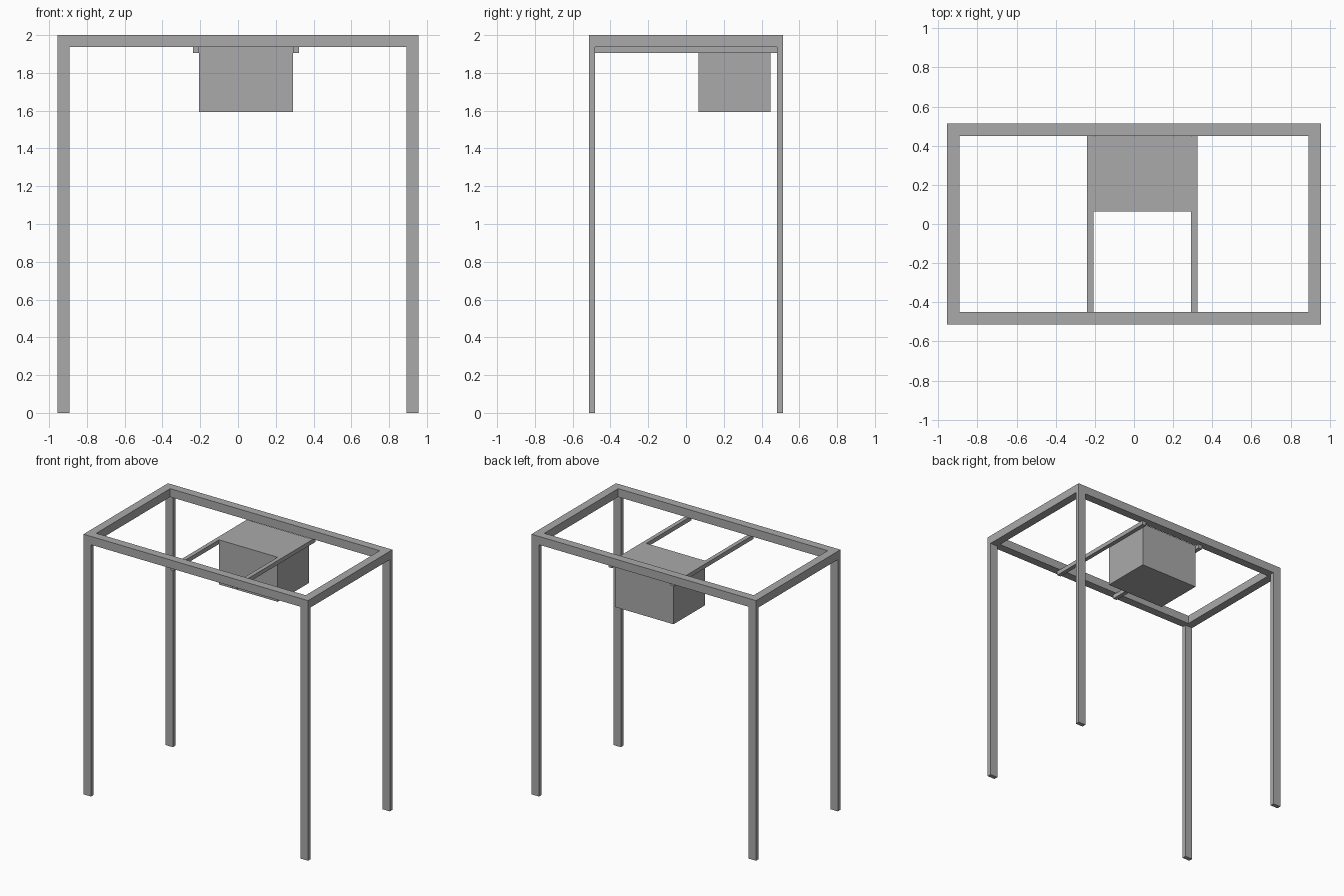
import bpy

default_cube = bpy.data.objects.get("Cube")
if default_cube:
    bpy.data.objects.remove(default_cube, do_unlink=True)

grey = bpy.data.materials.new("plain grey")
grey.use_nodes = True
grey.diffuse_color = (0.4, 0.4, 0.4, 1)
grey.node_tree.nodes["Principled BSDF"].inputs["Base Color"].default_value = grey.diffuse_color


def box(name, x, y, z):
    """Add a box from its (low, high) extent along each axis."""
    spans = (x, y, z)
    bpy.ops.mesh.primitive_cube_add(size=1, location=[(a + b) / 2 for a, b in spans])
    obj = bpy.context.object
    obj.name = name
    obj.scale = [b - a for a, b in spans]
    bpy.ops.object.transform_apply(location=False, rotation=False, scale=True)
    obj.data.materials.append(grey)
    return obj


def span(side, inner, outer):
    """Extent between two distances on one side of the centre."""
    return tuple(sorted((side * inner, side * outer)))


HALF_X, HALF_Y, TOP = 0.955, 0.513, 2.0
BEAM = 0.064
FRAME_Z = TOP - BEAM
LEG_Y = HALF_Y - BEAM / 2
IN_X, IN_Y = HALF_X - BEAM, HALF_Y - BEAM

# Top frame: two long beams with two short beams between them
for side, label in ((-1, "front"), (1, "back")):
    box(label + "_beam", (-HALF_X, HALF_X), span(side, IN_Y, HALF_Y), (FRAME_Z, TOP))
for side, label in ((-1, "right"), (1, "left")):
    box(label + "_beam", span(side, IN_X, HALF_X), (-IN_Y, IN_Y), (FRAME_Z, TOP))

# Flat legs flush with the outer corners
for sx, lx in ((-1, "right"), (1, "left")):
    for sy, ly in ((-1, "front"), (1, "back")):
        box(f"{ly}_{lx}_leg", span(sx, IN_X, HALF_X), span(sy, LEG_Y, HALF_Y), (0, FRAME_Z))

# Runners under the frame, with the drawer box hung between them
RAIL = 0.032
DRAWER_X = (-0.207, 0.292)
rail_z = (FRAME_Z - RAIL, FRAME_Z)
box("right_runner", (DRAWER_X[0] - RAIL, DRAWER_X[0]), (-LEG_Y, LEG_Y), rail_z)
box("left_runner", (DRAWER_X[1], DRAWER_X[1] + RAIL), (-LEG_Y, LEG_Y), rail_z)
box("drawer_box", DRAWER_X, (0.065, 0.447), (1.593, FRAME_Z))
